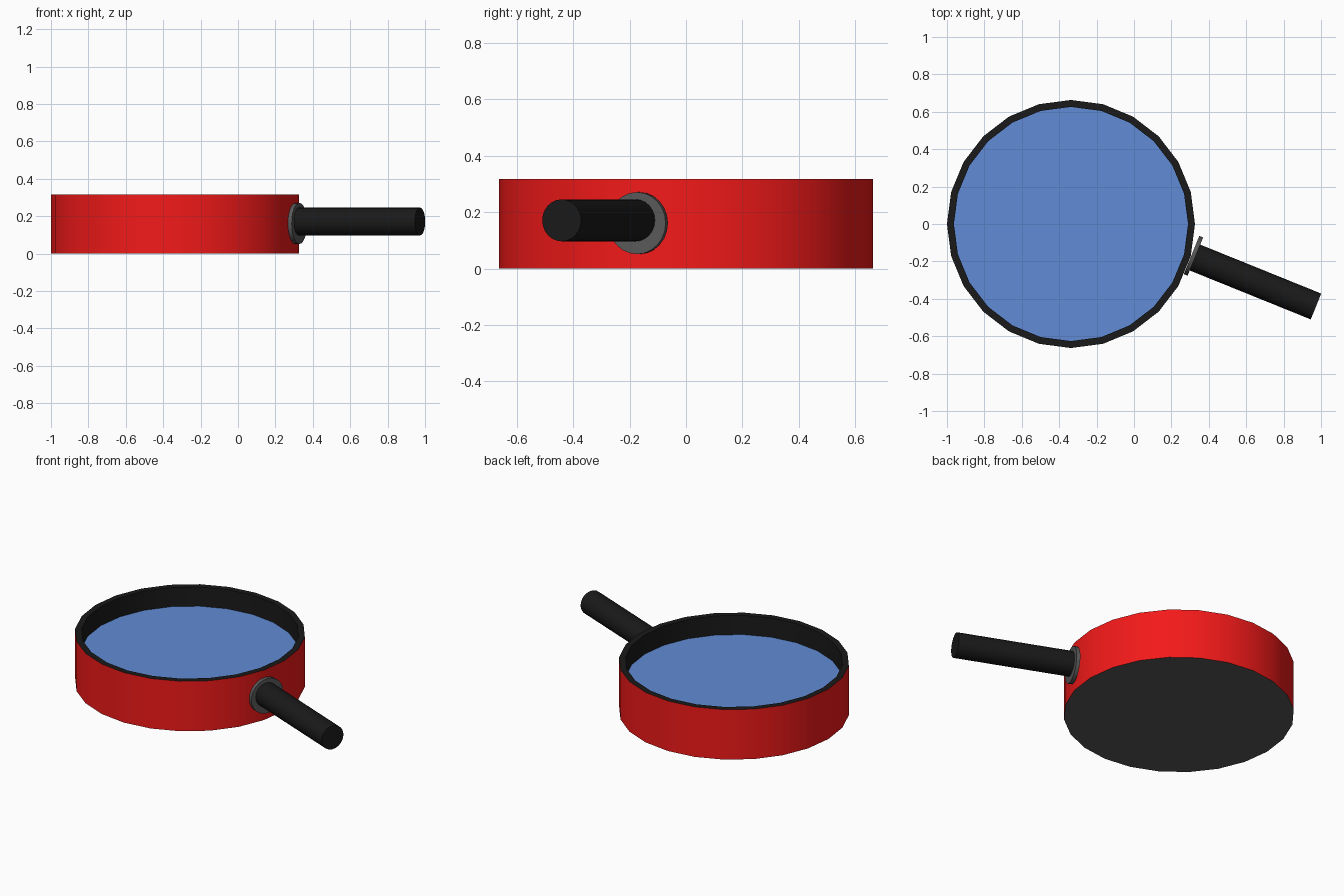
import bpy, bmesh, math
from mathutils import Vector

if "Cube" in bpy.data.objects:
    bpy.data.objects.remove(bpy.data.objects["Cube"])

SIDES = 24
CENTRE = Vector((-0.337, 0, 0))


def material(name, rgb):
    m = bpy.data.materials.new(name)
    m.diffuse_color = (*rgb, 1)
    m.use_nodes = True
    m.node_tree.nodes["Principled BSDF"].inputs["Base Color"].default_value = m.diffuse_color
    return m


RED = material("red_enamel", (0.9, 0.01, 0.01))
BLACK = material("black", (0.01, 0.01, 0.01))
STEEL = material("dark_steel", (0.1, 0.1, 0.1))
BLUE = material("water_blue", (0.12, 0.26, 0.66))


def lathe(name, profile, mats, location, axis=Vector((0, 0, 1))):
    """Revolve (radius, height) points; mats gives one material per segment."""
    bm = bmesh.new()
    rings = []
    for r, z in profile:
        if r == 0:
            rings.append([bm.verts.new((0, 0, z))] * SIDES)
        else:
            rings.append([bm.verts.new((r * math.cos(a), r * math.sin(a), z))
                          for a in (i * math.tau / SIDES for i in range(SIDES))])
    slots = list(dict.fromkeys(mats))
    for k, mat in enumerate(mats):
        for i in range(SIDES):
            j = (i + 1) % SIDES
            loop = [rings[k][i], rings[k][j], rings[k + 1][j], rings[k + 1][i]]
            face = bm.faces.new(list(dict.fromkeys(loop)))
            face.material_index = slots.index(mat)
    mesh = bpy.data.meshes.new(name)
    bm.to_mesh(mesh)
    bm.free()
    for mat in slots:
        mesh.materials.append(mat)
    obj = bpy.data.objects.new(name, mesh)
    bpy.context.collection.objects.link(obj)
    obj.location = location
    obj.rotation_euler = axis.to_track_quat('Z', 'Y').to_euler()
    bpy.ops.object.select_all(action='DESELECT')
    obj.select_set(True)
    bpy.context.view_layer.objects.active = obj
    bpy.ops.object.shade_smooth_by_angle(angle=math.radians(35))
    return obj


# Pan body: steel base, red outside, black rim and lining
lathe("pan_body",
      [(0, 0), (0.663, 0), (0.663, 0.317), (0.626, 0.317), (0.626, 0.03), (0, 0.03)],
      [STEEL, RED, BLACK, BLACK, BLACK], CENTRE)

# Water surface
lathe("water", [(0.626, 0), (0, 0)], [BLUE], CENTRE + Vector((0, 0, 0.195)))

# Handle and its mounting plate, angled 22 degrees towards the front
start, end = Vector((0.32, -0.177, 0.171)), Vector((0.973, -0.441, 0.171))
direction = (end - start).normalized()
length = (end - start).length
lathe("handle", [(0, 0), (0.0745, 0), (0.0745, length), (0, length)],
      [BLACK] * 3, start, direction)
lathe("handle_plate", [(0, -0.011), (0.11, -0.011), (0.11, 0.011), (0, 0.011)],
      [STEEL] * 3, Vector((0.318, -0.17, 0.161)), direction)
